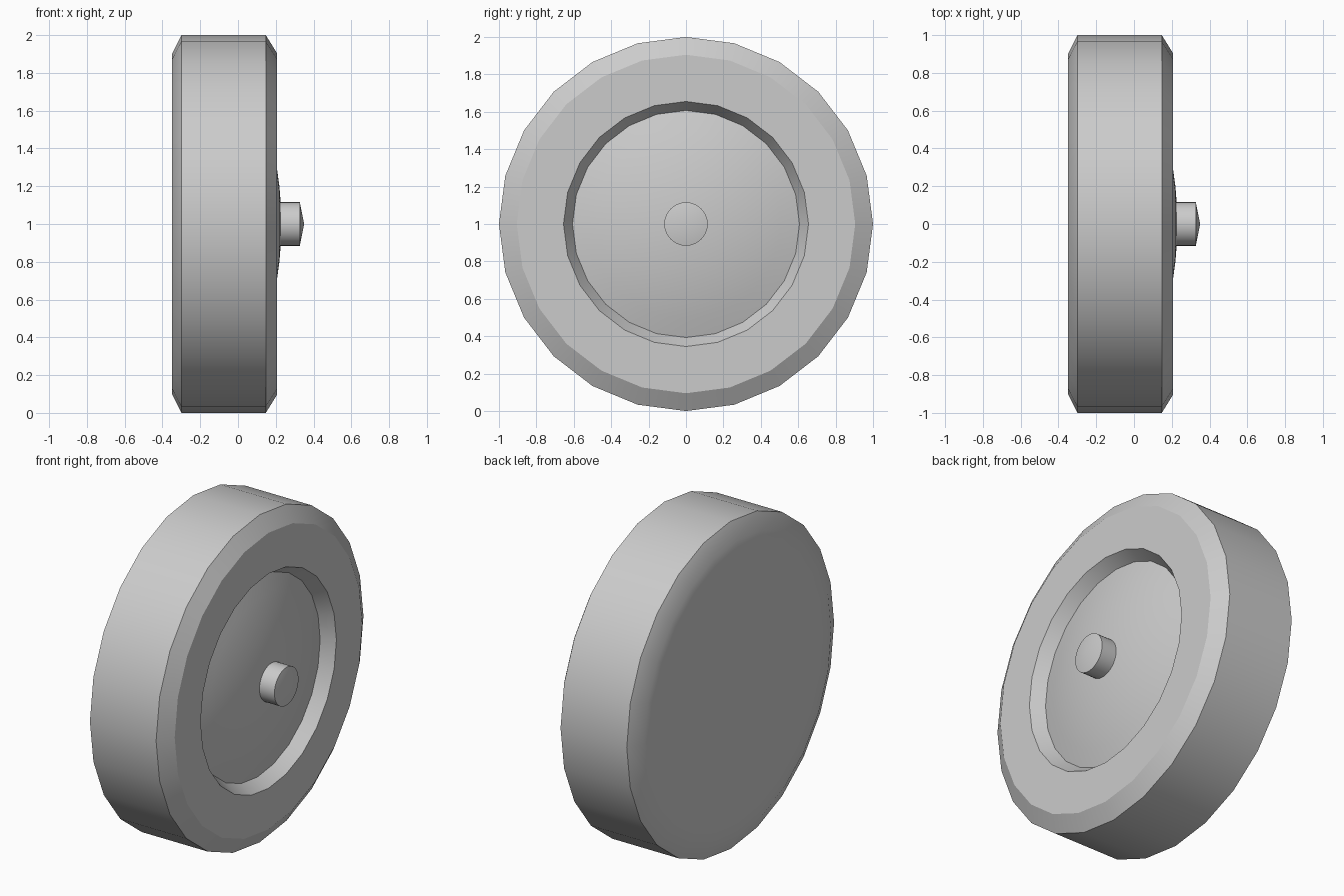
import bpy
import bmesh
import math
from mathutils import Matrix

cube = bpy.data.objects.get("Cube")
if cube:
    bpy.data.objects.remove(cube, do_unlink=True)

grey = bpy.data.materials.new("plain_grey")
grey.use_nodes = True
colour = (0.6, 0.6, 0.6, 1.0)
grey.diffuse_color = colour
grey.node_tree.nodes["Principled BSDF"].inputs["Base Color"].default_value = colour


def lathe(name, profile, sides):
    """Revolve (x, radius) points about the axle, which lies along x at z = 1."""
    bm = bmesh.new()
    verts = [bm.verts.new((x, 0, r)) for x, r in profile]
    edges = [bm.edges.new(pair) for pair in zip(verts, verts[1:])]
    bmesh.ops.spin(bm, geom=verts + edges, cent=(0, 0, 0), axis=(1, 0, 0),
                   angle=2 * math.pi, steps=sides, use_duplicate=False)
    bmesh.ops.remove_doubles(bm, verts=bm.verts[:], dist=0.0005)
    bmesh.ops.recalc_face_normals(bm, faces=bm.faces[:])
    # An open shell must face outwards along the axle
    if max(bm.faces, key=lambda f: f.calc_center_median().x).normal.x < 0:
        bmesh.ops.reverse_faces(bm, faces=bm.faces[:])
    bmesh.ops.transform(bm, matrix=Matrix.Translation((0, 0, 1)), verts=bm.verts[:])
    mesh = bpy.data.meshes.new(name)
    bm.to_mesh(mesh)
    bm.free()
    mesh.materials.append(grey)
    obj = bpy.data.objects.new(name, mesh)
    bpy.context.collection.objects.link(obj)
    bpy.ops.object.select_all(action="DESELECT")
    obj.select_set(True)
    bpy.context.view_layer.objects.active = obj
    bpy.ops.object.shade_smooth_by_angle(angle=math.radians(30))
    return obj


# Tyre: flat back, bevelled tread, front face and tapered recess wall
lathe("tyre", [(-0.35, 0), (-0.35, 0.8), (-0.35, 0.9), (-0.3, 1), (0.147, 1),
               (0.206, 0.905), (0.206, 0.655), (0.13, 0.607)], 24)

# Shallow domed disc filling the recess
rim, crown, rise, rings = 0.607, 0.23, 0.1, 6
lathe("hub_disc", [(crown - rise * (1 - i / rings) ** 2, rim * (1 - i / rings))
                   for i in range(rings + 1)], 24)

# Axle stub with a shallow pointed end
lathe("axle_stub", [(0.2, 0.116), (0.327, 0.116), (0.35, 0)], 32)
